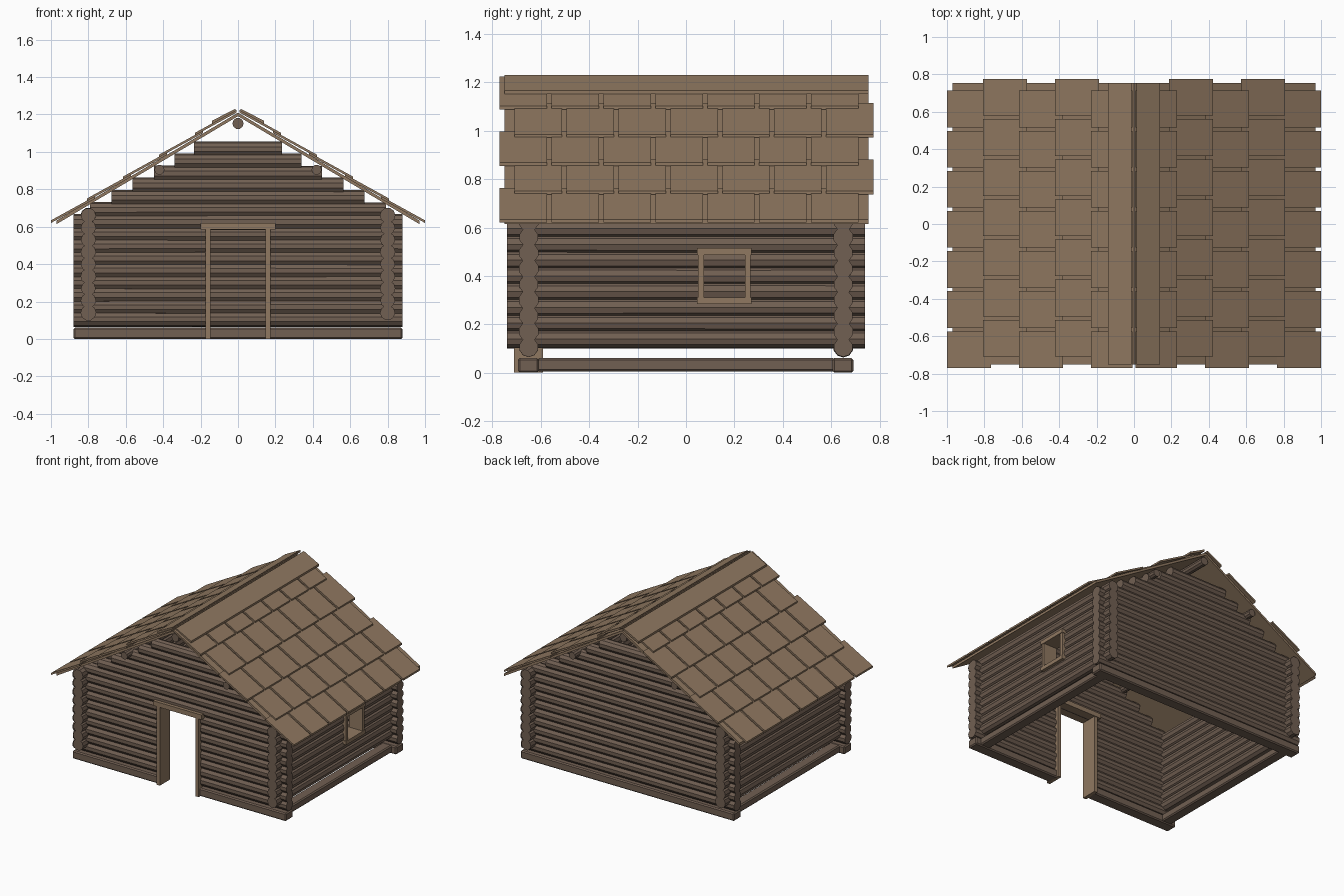
import bpy, bmesh, math, random
from mathutils import Matrix, Vector

if "Cube" in bpy.data.objects:
    bpy.data.objects.remove(bpy.data.objects["Cube"])

random.seed(4)

def material(name, rgb):
    m = bpy.data.materials.new(name)
    m.diffuse_color = (*rgb, 1)
    m.use_nodes = True
    m.node_tree.nodes["Principled BSDF"].inputs["Base Color"].default_value = m.diffuse_color
    return m

LOG = material("dark_log", (0.165, 0.115, 0.085))
PLANK = material("light_plank", (0.28, 0.19, 0.12))

def finish(bm, name, mat):
    bmesh.ops.recalc_face_normals(bm, faces=bm.faces)
    me = bpy.data.meshes.new(name)
    bm.to_mesh(me)
    bm.free()
    me.materials.append(mat)
    ob = bpy.data.objects.new(name, me)
    bpy.context.collection.objects.link(ob)
    return ob

def add_log(bm, axis, a, b, u, z, r=0.041, jitter=0.0015):
    """Log along 'x' or 'y' from a to b; u is the other horizontal coordinate."""
    mid = (a + b) / 2
    if axis == 'x':
        m = Matrix.Translation((mid, u, z)) @ Matrix.Rotation(math.pi / 2, 4, 'Y')
    else:
        m = Matrix.Translation((u, mid, z)) @ Matrix.Rotation(-math.pi / 2, 4, 'X')
    m = m @ Matrix.Rotation(math.pi / 10, 4, 'Z')
    bmesh.ops.create_cone(bm, cap_ends=True, segments=10, depth=b - a, matrix=m,
                          radius1=r + random.uniform(-jitter, jitter),
                          radius2=r + random.uniform(-jitter, jitter))

def add_box(bm, lo, hi, bevel=0.0):
    lo, hi = Vector(lo), Vector(hi)
    m = Matrix.Translation((lo + hi) / 2) @ Matrix.Diagonal((*(hi - lo), 1))
    vs = bmesh.ops.create_cube(bm, size=1, matrix=m)['verts']
    if bevel:
        edges = list({e for v in vs for e in v.link_edges})
        bmesh.ops.bevel(bm, geom=edges, offset=bevel, segments=1, affect='EDGES')

def add_slab(bm, x0, z0, x1, z1, t, ya, yb):
    """Sloping board: bottom runs (x0,z0)-(x1,z1), thickness t measured upwards."""
    prof = [(x0, z0), (x1, z1), (x1, z1 + t), (x0, z0 + t)]
    f = bm.faces.new([bm.verts.new((x, ya, z)) for x, z in prof])
    ext = bmesh.ops.extrude_face_region(bm, geom=[f])['geom']
    bmesh.ops.translate(bm, vec=(0, yb - ya, 0),
                        verts=[v for v in ext if isinstance(v, bmesh.types.BMVert)])

PITCH = 0.065
WX, WY = 0.80, 0.65            # wall centre lines
DOOR, WIN = (-0.16, 0.16), (0.06, 0.255)
GABLE = (0.79, 0.675, 0.565, 0.45, 0.34, 0.235)

# Front and back walls with stepped gables
for name, y in (("front", -WY), ("back", WY)):
    bm = bmesh.new()
    for k in range(9):
        z = 0.105 + k * PITCH
        if name == "front" and k < 8:
            add_log(bm, 'x', -0.88, DOOR[0], y, z)
            add_log(bm, 'x', DOOR[1], 0.88, y, z)
        else:
            add_log(bm, 'x', -0.88, 0.88, y, z)
    for k, half in enumerate(GABLE):
        add_log(bm, 'x', -half, half, y, 0.69 + k * PITCH)
    finish(bm, name + "_wall_logs", LOG)

    bm = bmesh.new()
    spans = [(-0.88, DOOR[0]), (DOOR[1], 0.88)] if name == "front" else [(-0.88, 0.88)]
    for a, b in spans:
        add_box(bm, (a, y - 0.045, 0), (b, y + 0.042, 0.06), 0.008)
    finish(bm, name + "_sill_beam", LOG)

# Side walls, the right one split by the window
for name, x in (("left", -WX), ("right", WX)):
    bm = bmesh.new()
    for k in range(9):
        z = 0.14 + k * PITCH
        if name == "right" and 3 <= k <= 5:
            add_log(bm, 'y', -0.74, WIN[0], x, z)
            add_log(bm, 'y', WIN[1], 0.74, x, z)
        else:
            add_log(bm, 'y', -0.74, 0.74, x, z)
    finish(bm, name + "_wall_logs", LOG)
    bm = bmesh.new()
    add_box(bm, (x - 0.04, -0.615, 0.005), (x + 0.04, 0.615, 0.06), 0.008)
    finish(bm, name + "_sill_beam", LOG)

# Door frame
bm = bmesh.new()
for s in (-1, 1):
    xs = sorted((s * 0.147, s * 0.173))
    add_box(bm, (xs[0], -0.71, 0), (xs[1], -0.59, 0.587))
add_box(bm, (-0.2, -0.715, 0.585), (0.2, -0.585, 0.62))
finish(bm, "door_frame", PLANK)

# Window frame
bm = bmesh.new()
for y in (0.05, 0.243):
    add_box(bm, (0.745, y, 0.305), (0.855, y + 0.024, 0.49))
for z in (0.283, 0.487):
    add_box(bm, (0.74, 0.045, z), (0.86, 0.271, z + 0.028))
finish(bm, "window_frame", PLANK)

# Purlins under the roof
bm = bmesh.new()
add_log(bm, 'y', -0.74, 0.74, 0, 1.152, 0.03, 0)
for s in (-1, 1):
    add_log(bm, 'y', -0.74, 0.74, s * 0.42, 0.905, 0.027, 0)
finish(bm, "roof_purlins", LOG)

# Roof: deck boards, five staggered shingle rows and ridge caps on each slope
for name, s in (("left", -1), ("right", 1)):
    bm = bmesh.new()
    add_slab(bm, 0, 1.191, s * 0.97, 1.191 - 0.595 * 0.97, 0.019, -0.75, 0.755)
    finish(bm, name + "_roof_deck", PLANK)

    bm = bmesh.new()
    for row in range(5):
        x0, z0 = 1 - 0.1925 * row, 0.62 + 0.117 * row
        x1 = max(x0 - 0.235, 0.008)
        z1 = z0 + (x0 - x1) * 0.55
        for k in range(7):
            ya = -0.77 + 0.2145 * k
            yb = ya + 0.196
            if row % 2:                       # odd rows are shifted
                ya, yb = -yb + 0.005, -ya + 0.005
            add_slab(bm, s * x0, z0, s * x1, z1, 0.014, ya, yb)
    finish(bm, name + "_roof_shingles", PLANK)

    bm = bmesh.new()
    add_slab(bm, s * 0.138, 1.151, s * 0.014, 1.215, 0.016, -0.75, 0.755)
    finish(bm, name + "_ridge_cap", PLANK)
